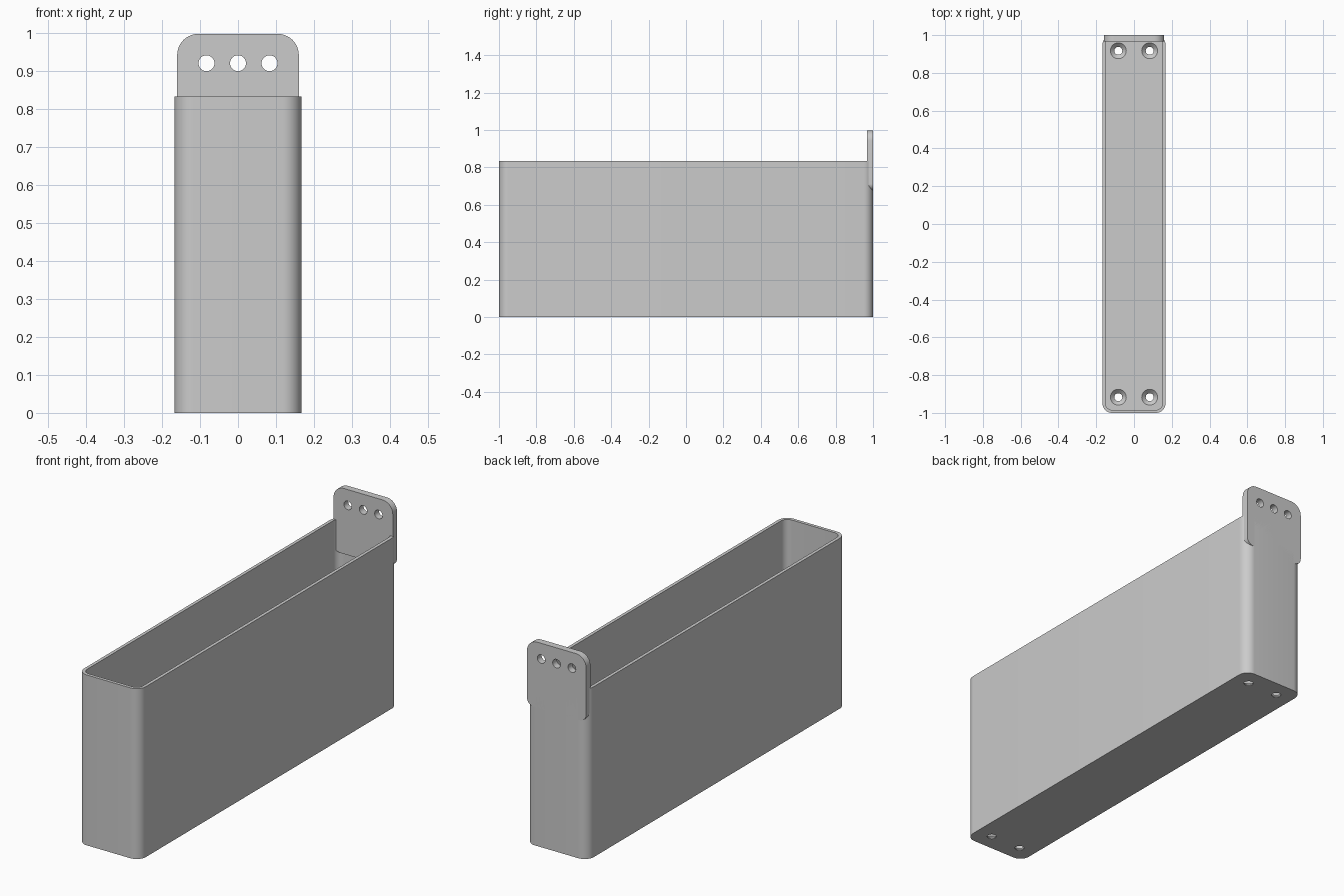
import bpy, bmesh, math
from mathutils import Matrix, Vector

cube = bpy.data.objects.get("Cube")
if cube:
    bpy.data.objects.remove(cube, do_unlink=True)

grey = bpy.data.materials.new("plain_grey")
grey.use_nodes = True
COLOUR = (0.6, 0.6, 0.6, 1)
grey.diffuse_color = COLOUR
grey.node_tree.nodes["Principled BSDF"].inputs["Base Color"].default_value = COLOUR


def add_object(name, bm):
    bmesh.ops.recalc_face_normals(bm, faces=bm.faces)
    mesh = bpy.data.meshes.new(name)
    bm.to_mesh(mesh)
    bm.free()
    mesh.materials.append(grey)
    obj = bpy.data.objects.new(name, mesh)
    bpy.context.collection.objects.link(obj)
    return obj


def rounded_prism(name, half_w, low, high, r_low, r_high, depth, steps=10):
    """Rounded rectangle in the xy plane, extruded up z."""
    bm = bmesh.new()
    corners = [(1, high, r_high, -1), (-1, high, r_high, -1),
               (-1, low, r_low, 1), (1, low, r_low, 1)]
    verts = []
    for i, (sx, edge, r, inward) in enumerate(corners):
        centre = Vector((sx * (half_w - r), edge + inward * r, 0))
        for k in range(steps + 1):
            a = (i + k / steps) * math.pi / 2
            verts.append(bm.verts.new(centre + r * Vector((math.cos(a), math.sin(a), 0))))
    face = bm.faces.new(verts)
    ext = bmesh.ops.extrude_face_region(bm, geom=[face])
    bmesh.ops.translate(bm, vec=(0, 0, depth),
                        verts=[g for g in ext["geom"] if isinstance(g, bmesh.types.BMVert)])
    return add_object(name, bm)


def cone_cutter(r_bottom, r_top, depth, matrix):
    bm = bmesh.new()
    bmesh.ops.create_cone(bm, cap_ends=True, segments=32, radius1=r_bottom,
                          radius2=r_top, depth=depth, matrix=matrix)
    return add_object("cutter", bm)


def cut(target, cutter):
    cutter.hide_render = True
    mod = target.modifiers.new("cut", "BOOLEAN")
    mod.operation, mod.solver, mod.object = "DIFFERENCE", "EXACT", cutter
    bpy.context.view_layer.objects.active = target
    bpy.ops.object.modifier_apply(modifier=mod.name)
    bpy.data.objects.remove(cutter, do_unlink=True)


HALF_W, HEIGHT, WALL, FLOOR = 0.167, 0.833, 0.016, 0.025

# Open tray with rounded upright corners
tray = rounded_prism("tray", HALF_W, -1, 1, 0.05, 0.05, HEIGHT)
cavity = rounded_prism("cavity", HALF_W - WALL, WALL - 1, 1 - WALL, 0.034, 0.034, HEIGHT)
cavity.data.transform(Matrix.Translation((0, 0, FLOOR)))
cut(tray, cavity)

# Countersunk screw holes in the floor
for x in (-0.083, 0.083):
    for y in (-0.917, 0.917):
        cut(tray, cone_cutter(0.021, 0.021, 0.2, Matrix.Translation((x, y, 0))))
        cut(tray, cone_cutter(0.018, 0.045, 0.027, Matrix.Translation((x, y, FLOOR - 0.0105))))

# Hanging plate on the back, with three holes
plate = rounded_prism("hanging_plate", 0.16, 0.677, 0.997, 0.035, 0.055, 0.033)
upright = Matrix.Rotation(math.pi / 2, 4, "X")
plate.data.transform(Matrix.Translation((0, 1, 0)) @ upright)
for x in (-0.083, 0, 0.083):
    cut(plate, cone_cutter(0.021, 0.021, 0.2, Matrix.Translation((x, 0.98, 0.92)) @ upright))

# Smooth the rounded corners, keep the rims sharp
bpy.ops.object.select_all(action="DESELECT")
for obj in (tray, plate):
    obj.select_set(True)
bpy.context.view_layer.objects.active = tray
bpy.ops.object.shade_smooth_by_angle(angle=math.radians(30))
